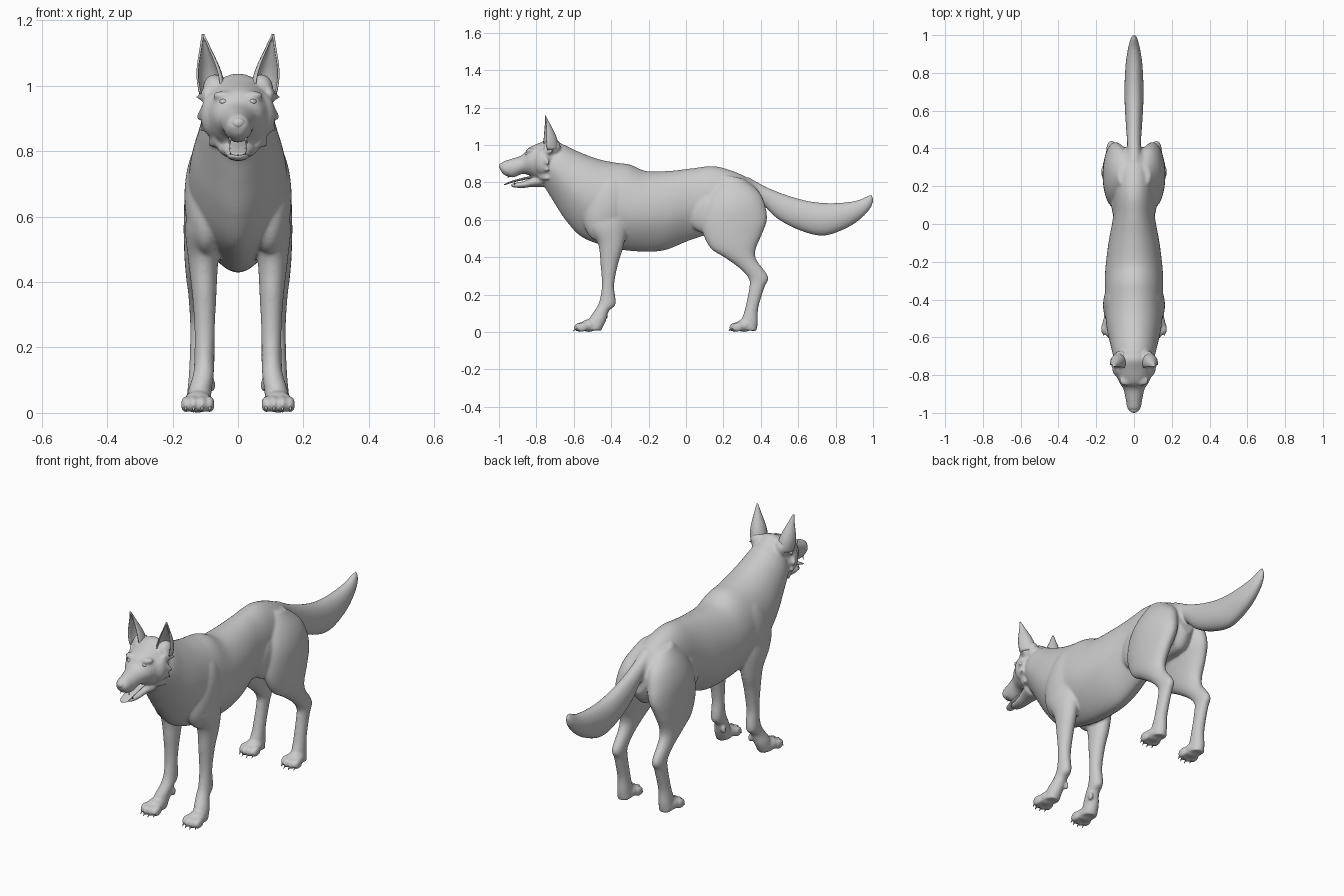
import bpy, bmesh, math
from mathutils import Vector, Matrix


def spline(rows, sub=8):
    """Catmull-Rom through rows of numbers."""
    rows = [Vector(r) for r in rows]
    out = []
    for i in range(len(rows) - 1):
        p0, p1, p2, p3 = rows[max(i - 1, 0)], rows[i], rows[i + 1], rows[min(i + 2, len(rows) - 1)]
        for k in range(sub):
            t = k / sub
            out.append(0.5 * (2 * p1 + (p2 - p0) * t + (2 * p0 - 5 * p1 + 4 * p2 - p3) * t * t
                              + (3 * p1 - p0 - 3 * p2 + p3) * t ** 3))
    out.append(rows[-1])
    return out


def loft(bm, rows, side=1, keel=0.0, n=56):
    """Each row: y,z of one silhouette edge, y,z of the other, centre x, half width."""
    rings = []
    for y1, z1, y2, z2, x, w in spline(rows):
        c = Vector((x * side, (y1 + y2) / 2, (z1 + z2) / 2))
        h = Vector((0, (y1 - y2) / 2, (z1 - z2) / 2))
        ring = []
        for k in range(n):
            a = 2 * math.pi * k / n
            pinch = 1 - keel * max(0, -math.sin(a)) ** 2
            ring.append(bm.verts.new(c + Vector((w * math.cos(a) * pinch, 0, 0)) + h * math.sin(a)))
        rings.append(ring)
    for a, b in zip(rings, rings[1:]):
        for k in range(n):
            bm.faces.new((a[k], a[(k + 1) % n], b[(k + 1) % n], b[k]))
    bm.faces.new(rings[0])
    bm.faces.new(rings[-1][::-1])


def ball(bm, c, r, tilt=0):
    m = Matrix.Translation(c) @ Matrix.Rotation(tilt, 4, 'X') @ Matrix.Diagonal((*r, 1))
    bmesh.ops.create_uvsphere(bm, u_segments=32, v_segments=20, radius=1, matrix=m)


def spike(bm, a, b, r, flat=1.0):
    a, b = Vector(a), Vector(b)
    d = b - a
    m = Matrix.Translation((a + b) / 2) @ d.to_track_quat('Z', 'Y').to_matrix().to_4x4() \
        @ Matrix.Diagonal((flat, 1, 1, 1))
    bmesh.ops.create_cone(bm, cap_ends=True, segments=10, radius1=r, radius2=r * 0.08,
                          depth=d.length, matrix=m)


def finish(bm, name):
    bmesh.ops.recalc_face_normals(bm, faces=bm.faces)
    for f in bm.faces:
        f.smooth = True
    me = bpy.data.meshes.new(name)
    bm.to_mesh(me)
    bm.free()
    ob = bpy.data.objects.new(name, me)
    bpy.context.collection.objects.link(ob)
    return ob


# Skin: overlapping volumes fused into one smooth surface
skin = bmesh.new()

# Neck and torso
loft(skin, [(-.69, 1.015, -.79, .81, 0, .085), (-.65, 1.0, -.754, .77, 0, .108),
            (-.57, .962, -.71, .70, 0, .124), (-.47, .925, -.645, .60, 0, .143),
            (-.38, .906, -.56, .51, 0, .152), (-.30, .895, -.44, .462, 0, .154),
            (-.21, .86, -.30, .434, 0, .153), (-.08, .862, -.13, .434, 0, .136),
            (.04, .876, .02, .49, 0, .112), (.15, .886, .12, .52, 0, .106),
            (.26, .857, .24, .54, 0, .105), (.35, .81, .36, .55, 0, .088),
            (.405, .755, .41, .62, 0, .045)], keel=.3)

# Tail
loft(skin, [(.33, .83, .33, .72, 0, .04), (.43, .775, .40, .69, 0, .036),
            (.53, .735, .49, .605, 0, .042), (.64, .703, .61, .543, 0, .049),
            (.74, .69, .735, .515, 0, .050), (.84, .692, .86, .556, 0, .044),
            (.92, .705, .945, .615, 0, .031), (.972, .728, .99, .668, 0, .018),
            (.994, .738, 1.003, .705, 0, .006)])

# Skull and upper muzzle
loft(skin, [(-.66, 1.0, -.70, .82, 0, .07), (-.71, 1.038, -.75, .80, 0, .098),
            (-.775, 1.015, -.80, .815, 0, .098), (-.84, .985, -.84, .838, 0, .077),
            (-.875, .947, -.875, .845, 0, .056), (-.94, .924, -.925, .826, 0, .043),
            (-.98, .910, -.965, .836, 0, .036), (-1.0, .885, -.985, .852, 0, .02)])

# Lower jaw
loft(skin, [(-.76, .85, -.77, .775, 0, .065), (-.82, .826, -.82, .776, 0, .046),
            (-.87, .806, -.87, .770, 0, .036), (-.915, .797, -.915, .772, 0, .029),
            (-.938, .793, -.938, .778, 0, .014)])

for s in (1, -1):
    # Shoulder, flank, brow, cheek and ear base masses
    ball(skin, (.096 * s, -.43, .66), (.068, .115, .18), -.25)
    ball(skin, (.072 * s, .13, .64), (.05, .13, .12), -.3)
    ball(skin, (.045 * s, -.83, .970), (.032, .026, .014))
    ball(skin, (.07 * s, -.765, .91), (.045, .05, .070))
    ball(skin, (.072 * s, -.715, .99), (.036, .045, .045))

    # Fur tufts on the cheeks
    for a, b in [((.085, -.77, .93), (.132, -.725, .895)), ((.08, -.77, .89), (.118, -.73, .86)),
                 ((.085, -.75, .97), (.130, -.71, .965)), ((.06, -.77, .84), (.092, -.735, .815))]:
        spike(skin, (a[0] * s, *a[1:]), (b[0] * s, *b[1:]), .034, .7)

    # Front leg
    loft(skin, [(-.50, .70, -.32, .70, .09, .05), (-.535, .58, -.315, .57, .103, .058),
                (-.472, .476, -.335, .455, .106, .046), (-.457, .36, -.364, .36, .103, .037),
                (-.450, .25, -.384, .25, .102, .031), (-.462, .17, -.376, .15, .103, .031),
                (-.485, .12, -.412, .112, .106, .032), (-.515, .075, -.43, .055, .117, .036),
                (-.535, .012, -.455, .006, .122, .038)], s)

    # Hind leg
    loft(skin, [(.20, .84, .31, .82, .045, .04), (.13, .75, .39, .75, .070, .065),
                (.092, .66, .422, .68, .087, .074), (.085, .55, .433, .60, .100, .066),
                (.13, .45, .405, .52, .112, .052), (.21, .396, .372, .44, .117, .042),
                (.29, .338, .378, .385, .118, .034), (.335, .285, .440, .295, .118, .029),
                (.338, .235, .420, .240, .118, .028), (.314, .118, .387, .13, .120, .030),
                (.295, .06, .384, .05, .122, .034), (.30, .012, .377, .004, .122, .036)], s)

    # Paws with four toes each
    for heel in (-.50, .33):
        ball(skin, (.123 * s, heel - .02, .034), (.043, .045, .034))
        for dx, dy in ((-.037, -.055), (-.013, -.068), (.013, -.068), (.037, -.055)):
            ball(skin, ((.123 + dx) * s, heel + dy, .026), (.0145, .032, .026), .15)
    # Dewclaw
    ball(skin, (.078 * s, -.43, .085), (.010, .015, .022))

body = finish(skin, "dog_body")
rm = body.modifiers.new("fuse", 'REMESH')
rm.mode = 'VOXEL'
rm.voxel_size = 0.0068
rm.use_smooth_shade = True
sm = body.modifiers.new("soften", 'SMOOTH')
sm.factor = 0.5
sm.iterations = 8

# Ears: cupped, pointed shells opening forward
for s, name in ((1, "ear_left"), (-1, "ear_right")):
    bm = bmesh.new()
    rows, cols = 14, 15
    grid = []
    for i in range(rows):
        t = i / (rows - 1)
        c = Vector((.078, -.728, .975)).lerp(Vector((.107, -.754, 1.157)), t)
        w = (.044 + .007 * math.sin(math.pi * min(1, t * 1.3))) * (1 - t ** 1.7) + .001
        row = []
        for j in range(cols):
            p = (j / (cols - 1) * 2 - 1) * math.radians(120 - 25 * t)
            q = Vector((math.sin(p) * w * .82, math.cos(p) * w, 0))
            q.rotate(Matrix.Rotation(math.radians(12), 3, 'Z'))
            row.append(bm.verts.new(((c.x + q.x) * s, c.y + q.y, c.z)))
        grid.append(row)
    for a, b in zip(grid, grid[1:]):
        for j in range(cols - 1):
            bm.faces.new((a[j], a[j + 1], b[j + 1], b[j]))
    ear = finish(bm, name)
    so = ear.modifiers.new("thickness", 'SOLIDIFY')
    so.thickness = .006
    so.offset = 0

# Tongue
bm = bmesh.new()
loft(bm, [(-.80, .842, -.80, .826, 0, .03), (-.86, .828, -.86, .814, 0, .028),
          (-.92, .812, -.92, .801, 0, .027), (-.96, .797, -.96, .788, 0, .022),
          (-.972, .790, -.972, .786, 0, .008)], n=24)
finish(bm, "tongue")

# Nose pad
bm = bmesh.new()
ball(bm, (0, -.982, .886), (.022, .018, .018), .3)
finish(bm, "nose")

# Eyes, teeth and claws
eyes, teeth, claws = bmesh.new(), bmesh.new(), bmesh.new()
for s in (1, -1):
    ball(eyes, (.043 * s, -.846, .951), (.014, .014, .010))
    spike(teeth, (.024 * s, -.95, .845), (.024 * s, -.952, .820), .005)
    spike(teeth, (.02 * s, -.915, .79), (.023 * s, -.922, .812), .004)
    for heel in (-.50, .33):
        for dx, dy in ((-.037, -.078), (-.013, -.09), (.013, -.09), (.037, -.078)):
            x = (.123 + dx) * s
            spike(claws, (x, heel + dy + .005, .022), (x, heel + dy - .014, .004), .007)
finish(eyes, "eyes")
finish(teeth, "teeth")
finish(claws, "claws")
